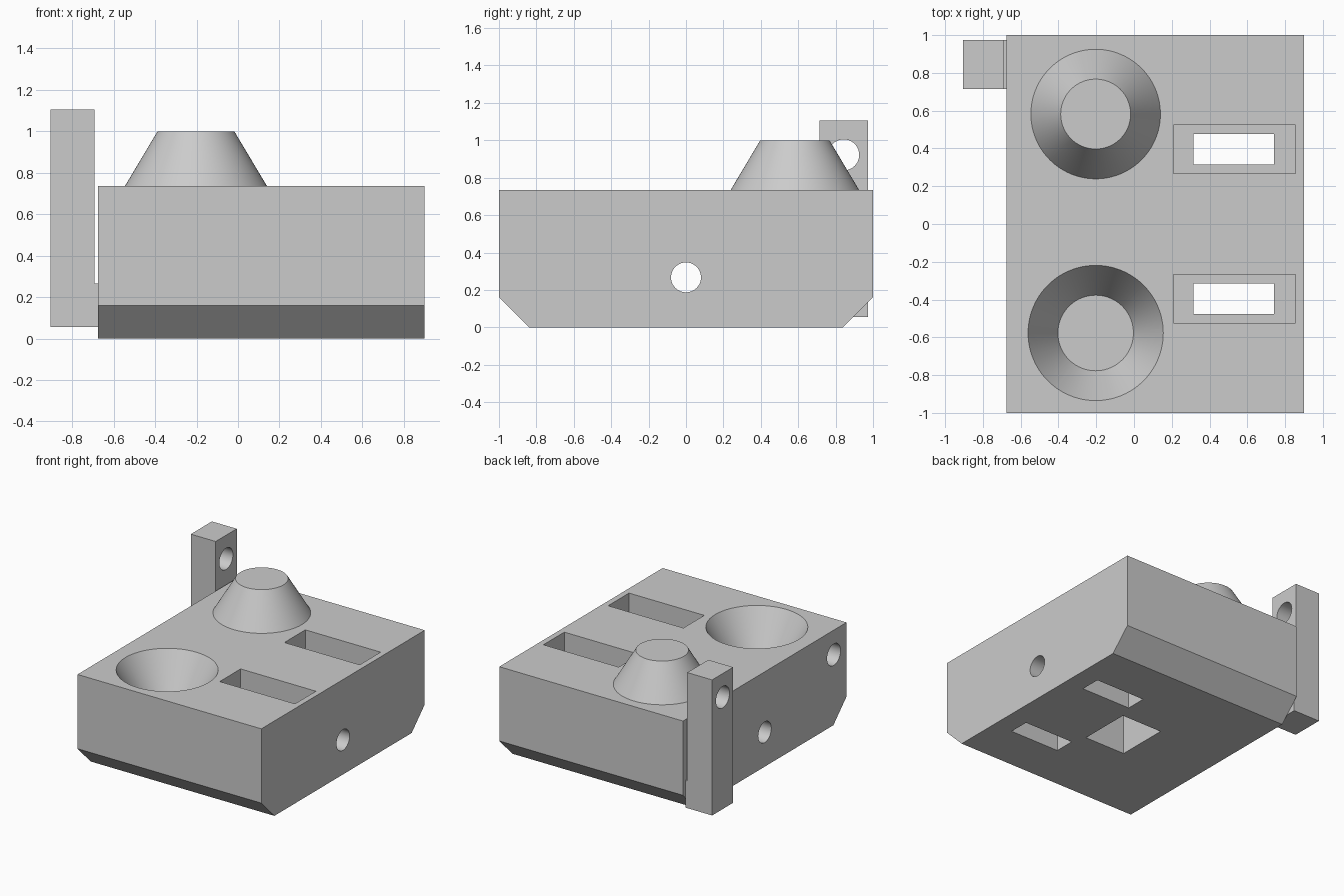
import bpy, bmesh, math
from mathutils import Matrix

if "Cube" in bpy.data.objects:
    bpy.data.objects.remove(bpy.data.objects["Cube"])

grey = bpy.data.materials.new("mid grey")
grey.diffuse_color = (0.6, 0.6, 0.6, 1)
grey.use_nodes = True
grey.node_tree.nodes["Principled BSDF"].inputs["Base Color"].default_value = grey.diffuse_color


def make(name, bm):
    bmesh.ops.recalc_face_normals(bm, faces=bm.faces[:])
    mesh = bpy.data.meshes.new(name)
    bm.to_mesh(mesh)
    bm.free()
    mesh.materials.append(grey)
    ob = bpy.data.objects.new(name, mesh)
    bpy.context.collection.objects.link(ob)
    return ob


def extrude_profile(name, pts, axis, a, b):
    """Extrude a 2D outline along x (outline is y,z) or y (outline is x,z)."""
    bm = bmesh.new()
    verts = [bm.verts.new((a, u, v) if axis == "x" else (u, a, v)) for u, v in pts]
    face = bm.faces.new(verts)
    ext = bmesh.ops.extrude_face_region(bm, geom=[face])["geom"]
    move = (b - a, 0, 0) if axis == "x" else (0, b - a, 0)
    bmesh.ops.translate(bm, vec=move, verts=[e for e in ext if isinstance(e, bmesh.types.BMVert)])
    return make(name, bm)


def box(name, x0, x1, y0, y1, z0, z1):
    return extrude_profile(name, [(y0, z0), (y1, z0), (y1, z1), (y0, z1)], "x", x0, x1)


def cone(name, x, y, z0, z1, r0, r1):
    bm = bmesh.new()
    bmesh.ops.create_cone(bm, cap_ends=True, segments=96, radius1=r0, radius2=r1, depth=z1 - z0,
                          matrix=Matrix.Translation((x, y, (z0 + z1) / 2)))
    return make(name, bm)


def rod(name, x0, x1, y, z, r):
    bm = bmesh.new()
    bmesh.ops.create_cone(bm, cap_ends=True, segments=64, radius1=r, radius2=r, depth=x1 - x0,
                          matrix=Matrix.Translation(((x0 + x1) / 2, y, z)) @ Matrix.Rotation(math.pi / 2, 4, "Y"))
    return make(name, bm)


def select(ob):
    bpy.ops.object.select_all(action="DESELECT")
    ob.select_set(True)
    bpy.context.view_layer.objects.active = ob


def cut(target, cutter):
    cutter.hide_render = True
    select(target)
    mod = target.modifiers.new("cut", "BOOLEAN")
    mod.operation, mod.solver, mod.object = "DIFFERENCE", "EXACT", cutter
    bpy.ops.object.modifier_apply(modifier=mod.name)
    bpy.data.objects.remove(cutter)


TOP = 0.735
L, R = -0.675, 0.9

# Block with chamfered lower front and back edges
body = extrude_profile("block", [(-0.84, 0), (0.84, 0), (1, 0.16), (1, TOP), (-1, TOP), (-1, 0.16)], "x", L, R)

# Stepped slots, mirrored front to back
for s in (-1, 1):
    y = 0.396 * s
    cut(body, box("slot_recess", 0.21, 0.855, y - 0.128, y + 0.128, 0.35, TOP + 0.1))
    cut(body, box("slot_through", 0.315, 0.74, y - 0.08, y + 0.08, -0.1, 0.45))

# Conical socket: the cutter continues its slope above the top face
depth, r_top, r_floor = 0.27, 0.358, 0.2
slope = (r_top - r_floor) / depth
cut(body, cone("socket", -0.203, -0.577, TOP - depth, TOP + 0.1, r_floor, r_top + 0.1 * slope))

# Pocket underneath, cross hole and blind pin hole
cut(body, box("pocket", -0.075, 0.275, -0.205, 0.205, -0.1, 0.53))
cut(body, rod("cross_hole", L - 0.1, R + 0.1, 0, 0.267, 0.08))
cut(body, rod("pin_hole", L - 0.1, L + 0.21, -0.845, 0.545, 0.083))

# Conical plug on the top
plug = cone("cone_plug", -0.203, 0.582, TOP, 1.0, 0.343, 0.185)

# Upright latch arm with a foot joining the block
arm = extrude_profile("latch_arm", [(-0.905, 0.055), (L, 0.055), (L, 0.265), (-0.692, 0.265),
                                    (-0.692, 1.105), (-0.905, 1.105)], "y", 0.715, 0.973)
cut(arm, rod("arm_hole", -1.0, -0.6, 0.843, 0.922, 0.083))

for ob in (body, plug, arm):
    select(ob)
    bpy.ops.object.shade_smooth_by_angle(angle=math.radians(25))
